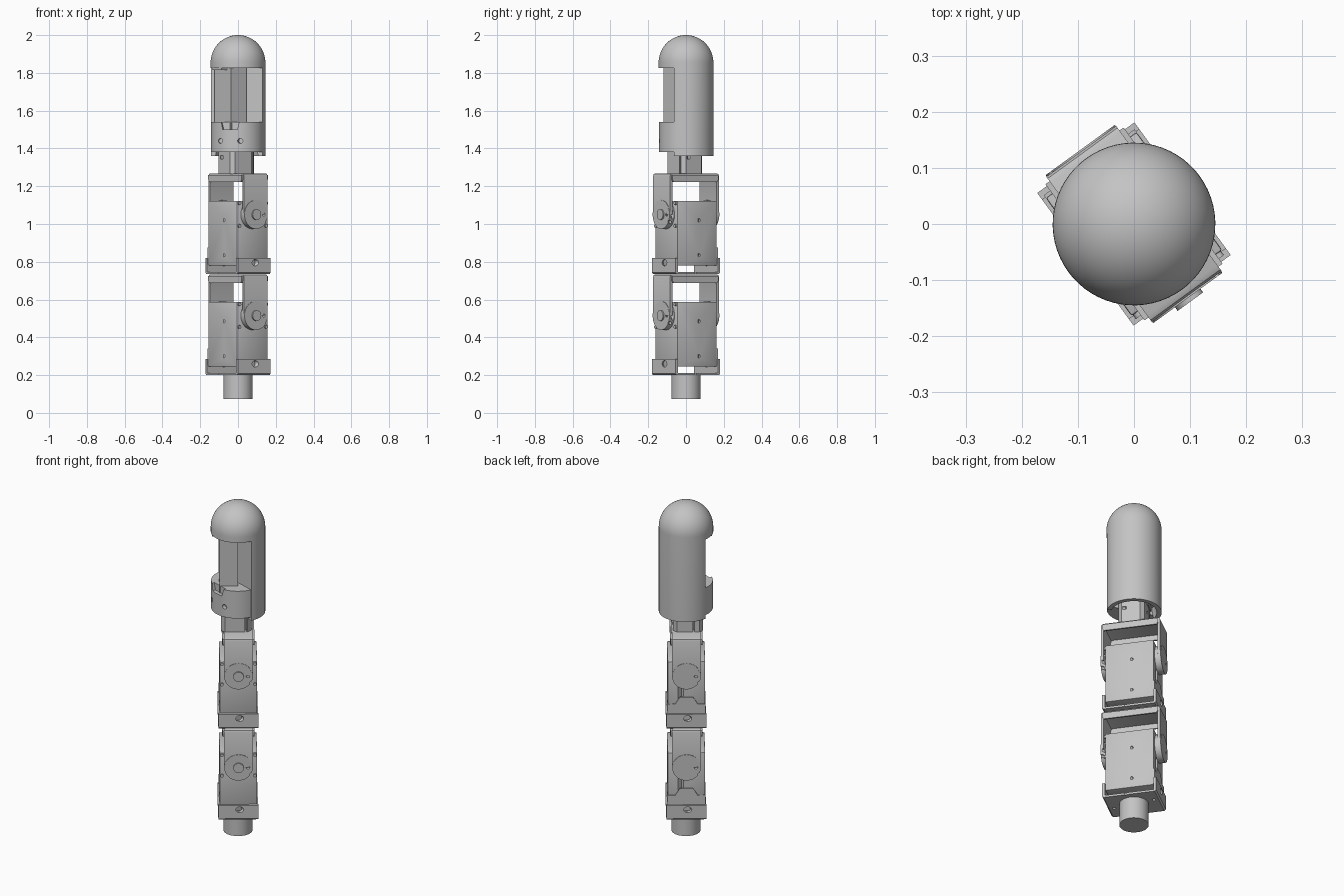
import bpy, bmesh, math
from mathutils import Matrix, Vector

cube = bpy.data.objects.get("Cube")
if cube:
    bpy.data.objects.remove(cube, do_unlink=True)

TURN = math.radians(36)      # whole arm is turned about z
grey = bpy.data.materials.new("light grey")
grey.use_nodes = True
COLOUR = (0.55, 0.55, 0.55, 1)
grey.diffuse_color = COLOUR
grey.node_tree.nodes["Principled BSDF"].inputs["Base Color"].default_value = COLOUR
AXES = {"z": Matrix(), "y": Matrix.Rotation(math.pi / 2, 4, "X"), "x": Matrix.Rotation(math.pi / 2, 4, "Y")}


def box(bm, x0, x1, y0, y1, z0, z1):
    m = Matrix.Translation(((x0 + x1) / 2, (y0 + y1) / 2, (z0 + z1) / 2))
    bmesh.ops.create_cube(bm, size=1, matrix=m @ Matrix.Diagonal((x1 - x0, y1 - y0, z1 - z0, 1)))


def cyl(bm, centre, r, depth, axis="z", n=32):
    bmesh.ops.create_cone(bm, cap_ends=True, segments=n, radius1=r, radius2=r, depth=depth,
                          matrix=Matrix.Translation(centre) @ AXES[axis])


def prism(bm, pts, start, sweep):
    face = bm.faces.new([bm.verts.new(Vector(start) + Vector(p)) for p in pts])
    out = bmesh.ops.extrude_face_region(bm, geom=[face])["geom"]
    bmesh.ops.translate(bm, vec=sweep, verts=[v for v in out if isinstance(v, bmesh.types.BMVert)])


def finish(name, bm, cut=None, bevel=0):
    bmesh.ops.recalc_face_normals(bm, faces=bm.faces)
    mesh = bpy.data.meshes.new(name)
    bm.to_mesh(mesh)
    bm.free()
    ob = bpy.data.objects.new(name, mesh)
    bpy.context.collection.objects.link(ob)
    if bevel:
        mod = ob.modifiers.new("bevel", "BEVEL")
        mod.width, mod.segments = bevel, 2
    if cut:
        cutter = finish(name + "_cutter", cut)
        cutter.hide_render = True
        mod = ob.modifiers.new("cut", "BOOLEAN")
        mod.operation, mod.solver, mod.object = "DIFFERENCE", "EXACT", cutter
    if bevel or cut:
        bpy.context.view_layer.update()
        ob.data = bpy.data.meshes.new_from_object(ob.evaluated_get(bpy.context.evaluated_depsgraph_get()))
        ob.modifiers.clear()
        if cut:
            bpy.data.objects.remove(cutter, do_unlink=True)
    ob.data.materials.clear()
    ob.data.materials.append(grey)
    ob.rotation_euler.z = TURN
    bpy.ops.object.select_all(action="DESELECT")
    ob.select_set(True)
    bpy.context.view_layer.objects.active = ob
    bpy.ops.object.shade_smooth_by_angle(angle=math.radians(35))
    return ob


def module(label, z):
    axle = z + 0.315
    # servo body with side screw holes and connector slots
    bm, cut = bmesh.new(), bmesh.new()
    box(bm, -.1, .1, -.13, .13, z + .045, z + .387)
    for sx in (-1, 1):
        for y in (-.05, .05):
            for h in (.1, .285):
                cyl(cut, (sx * .1, y, z + h), .009, .03, "x", 12)
        box(cut, sx * .1 - .012, sx * .1 + .012, .075, .1, z + .16, z + .25)
    finish(label + "_servo_body", bm, cut, .004)

    # connector cores inside the slots
    bm = bmesh.new()
    for sx in (-1, 1):
        box(bm, sx * .094 - .004, sx * .094 + .004, .081, .094, z + .17, z + .24)
    # stepped cover on the back of the body
    pts = [(-.1, 0, .05), (.1, 0, .05), (.1, 0, .14), (.06, 0, .14), (.035, 0, .18),
           (-.035, 0, .18), (-.06, 0, .14), (-.1, 0, .14)]
    prism(bm, pts, (0, .128, z), (0, .008, 0))
    finish(label + "_servo_covers", bm)

    # lower bracket: floor plate and two upright flaps with screw holes
    bm, cut = bmesh.new(), bmesh.new()
    outline = [(0, -.146, .085), (0, -.146, .008), (0, -.138, 0), (0, .138, 0), (0, .146, .008), (0, .146, .085),
               (0, .131, .085), (0, .131, .012), (0, -.131, .012), (0, -.131, .085)]
    prism(bm, outline, (-.107, 0, z), (.214, 0, 0))
    for sx in (-.08, .08):
        cyl(cut, (sx, 0, z + .06), .017, .4, "y", 16)
        for y in (-.08, .08):
            cyl(cut, (sx, y, z), .009, .1, "z", 12)
    finish(label + "_lower_bracket", bm, cut)
    bm = bmesh.new()
    for sx in (-.08, .08):
        for sy in (-1, 1):
            cyl(bm, (sx, sy * .134, z + .06), .011, .012, "y", 6)
    finish(label + "_bracket_screws", bm)

    # upper fork: rounded top, two arms ending around the axle, side lips
    bm, cut = bmesh.new(), bmesh.new()
    outline = []
    for y, t, sgn in ((.16, .533, 1), (.145, .518, -1)):
        side = [(0, -y, .315), (0, -y, t - .014), (0, -y + .004, t - .004), (0, -y + .014, t)]
        loop = side + [(0, -p[1], p[2]) for p in reversed(side)]
        outline += loop[::sgn]
    prism(bm, outline, (-.077, 0, z), (.154, 0, 0))
    finish(label + "_fork", bm)
    bm = bmesh.new()
    for sx in (-1, 1):
        pts = [(0, -.15, .525), (0, .15, .525), (0, .15, .5), (0, .142, .488), (0, -.142, .488), (0, -.15, .5)]
        prism(bm, pts, (sx * .077, 0, z), (sx * .009, 0, 0))
    finish(label + "_fork_lips", bm)

    # horn discs with a ring of screw holes
    for side, sy in (("front", -1), ("back", 1)):
        bm, cut = bmesh.new(), bmesh.new()
        cyl(bm, (0, sy * .146, axle), .076, .034, "y", 40)
        for i in range(8):
            a = math.tau * i / 8
            cyl(cut, (.055 * math.cos(a), sy * .16, axle + .055 * math.sin(a)), .008, .03, "y", 12)
        cyl(cut, (0, sy * .16, axle), .034, .016, "y")
        finish(f"{label}_{side}_horn", bm, cut)
    bm, cut = bmesh.new(), bmesh.new()
    cyl(bm, (0, -.158, axle), .028, .026, "y")
    cyl(bm, (0, -.17, axle), .018, .038, "y")
    cyl(cut, (0, -.19, axle), .01, .02, "y", 6)
    finish(label + "_axle_boss", bm, cut)
    # corner screws around the horn
    bm = bmesh.new()
    for sx in (-.088, .088):
        for h in (-.06, .06):
            cyl(bm, (sx, -.132, axle + h), .009, .014, "y", 12)
    finish(label + "_case_screws", bm)


# socket base with bore and key slots
bm, cut = bmesh.new(), bmesh.new()
cyl(bm, (0, 0, .0375), .085, .075, n=48)
cyl(cut, (0, 0, 0), .05, .12, n=32)
for ang in (45, 135, 225):
    ret = bmesh.ops.create_cube(cut, size=1, matrix=Matrix.Rotation(math.radians(ang), 4, "Z")
                                @ Matrix.Translation((.08, 0, 0)) @ Matrix.Diagonal((.08, .02, .09, 1)))
finish("socket_base", bm, cut)
bm = bmesh.new()
cyl(bm, (0, 0, .1375), .077, .128, n=48)
finish("socket_post", bm)

module("lower", .2)
module("upper", .735)

# hub between upper fork and shell
bm = bmesh.new()
prism(bm, [(-.09, -.05, 0), (-.07, -.07, 0), (.05, -.07, 0), (.07, -.05, 0),
           (.07, .05, 0), (.05, .07, 0), (-.07, .07, 0), (-.09, .05, 0)], (0, 0, 1.266), (0, 0, .15))
cut = bmesh.new()
for sy in (-1, 1):
    box(cut, -.012, .012, sy * .07 - .012, sy * .07 + .012, 1.25, 1.45)
    for sx in (-.055, .04):
        box(cut, sx - .01, sx + .01, sy * .07 - .01, sy * .07 + .01, 1.345, 1.362)
finish("hub", bm, cut)

# domed shell: revolved profile, opened on one side below the cap
bm, cut = bmesh.new(), bmesh.new()
R, Z = .145, 1.855
profile = [(.11, 1.42), (.12, 1.36), (R, 1.36)]
profile += [(R * math.cos(i * math.pi / 32), Z + R * math.sin(i * math.pi / 32)) for i in range(17)]
verts = [bm.verts.new((0, 0, 1.42))] + [bm.verts.new((r, 0, z)) for r, z in profile]
edges = [bm.edges.new(p) for p in zip(verts, verts[1:])]
bmesh.ops.spin(bm, geom=verts + edges, cent=(0, 0, 0), axis=(0, 0, 1), angle=math.tau, steps=64)
bmesh.ops.remove_doubles(bm, verts=bm.verts, dist=.0002)
box(cut, -.3, -.02, -.3, .3, 1.2, 1.825)
finish("domed_shell", bm, cut)

# inner core showing in the opening
bm = bmesh.new()
box(bm, -.1, .0, -.075, .075, 1.4, 1.84)
finish("inner_core", bm)

# collar under the opening, with screw holes and sloped corner notches
bm, cut = bmesh.new(), bmesh.new()
cyl(bm, (0, 0, 1.46), .143, .16, n=64)
box(cut, -.02, .3, -.3, .3, 1.3, 1.6)
prism(cut, [(0, -.06, .05), (0, -.04, -.03), (0, .04, -.03), (0, .06, .05)], (-.3, 0, 1.53), (.18, 0, 0))
for sy in (-1, 1):
    cyl(cut, (-.14, sy * .055, 1.44), .013, .05, "x", 16)
finish("collar", bm, cut)

# small catch plate under the cap
bm, cut = bmesh.new(), bmesh.new()
box(bm, -.138, -.09, -.04, .04, 1.815, 1.83)
finish("cap_catch", bm)
